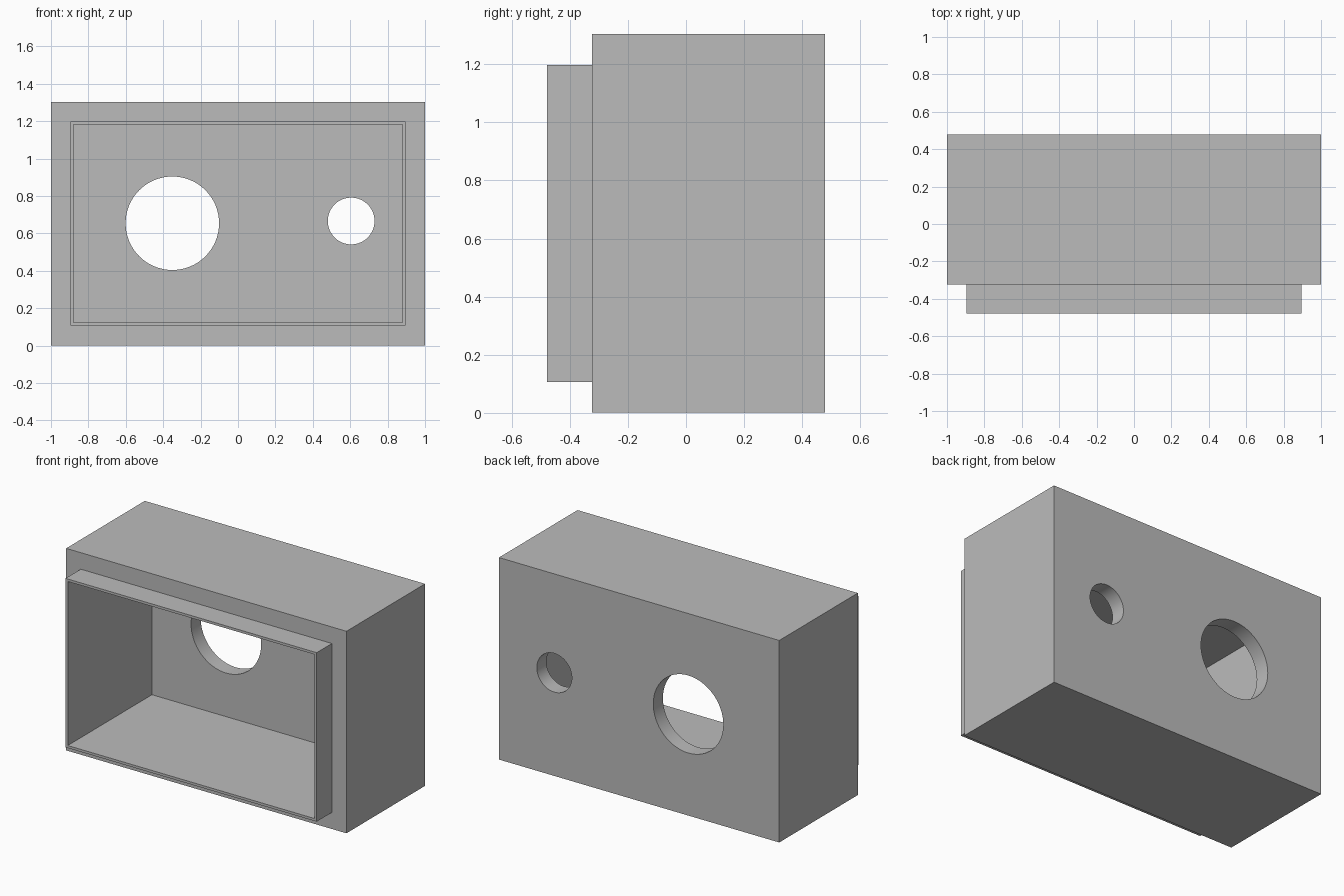
import bpy
import math

cube = bpy.data.objects.get("Cube")
if cube:
    bpy.data.objects.remove(cube, do_unlink=True)

FRONT, SHOULDER, CAVITY_END, BACK = -0.478, -0.323, 0.38, 0.478
HEIGHT, MID = 1.303, 0.652

grey = bpy.data.materials.new("plain grey")
grey.use_nodes = True
colour = (0.5, 0.5, 0.5, 1)
grey.diffuse_color = colour
grey.node_tree.nodes["Principled BSDF"].inputs["Base Color"].default_value = colour


def box(name, width, y0, y1, height):
    """Box centred on x = 0 and on the mid height, spanning y0 to y1."""
    bpy.ops.mesh.primitive_cube_add(size=1, location=(0, (y0 + y1) / 2, MID))
    ob = bpy.context.object
    ob.name = name
    ob.scale = (width, y1 - y0, height)
    bpy.ops.object.transform_apply(location=True, rotation=True, scale=True)
    ob.data.materials.append(grey)
    return ob


def round_cutter(name, x, z, radius):
    bpy.ops.mesh.primitive_cylinder_add(
        vertices=64, radius=radius, depth=0.4,
        location=(x, BACK, z), rotation=(math.pi / 2, 0, 0))
    ob = bpy.context.object
    ob.name = name
    ob.data.materials.append(grey)
    return ob


def combine(target, tool, operation):
    """Apply a boolean and discard the helper."""
    tool.hide_render = True
    mod = target.modifiers.new(tool.name, "BOOLEAN")
    mod.operation = operation
    mod.solver = "EXACT"
    mod.object = tool
    bpy.context.view_layer.objects.active = target
    bpy.ops.object.modifier_apply(modifier=mod.name)
    bpy.data.objects.remove(tool, do_unlink=True)


# Main housing with the narrower lip at the front
housing = box("housing", 2, SHOULDER, BACK, HEIGHT)
combine(housing, box("front_lip", 1.792, FRONT, SHOULDER + 0.1, 1.09), "UNION")

# Open cavity leaving a thin lip and a solid back wall
combine(housing, box("cavity", 1.76, FRONT - 0.2, CAVITY_END, 1.058), "DIFFERENCE")

# Two round openings through the back wall
combine(housing, round_cutter("large_hole", -0.351, 0.654, 0.25), "DIFFERENCE")
combine(housing, round_cutter("small_hole", 0.605, 0.666, 0.125), "DIFFERENCE")

bpy.ops.object.select_all(action="DESELECT")
housing.select_set(True)
bpy.context.view_layer.objects.active = housing
bpy.ops.object.shade_smooth_by_angle(angle=math.radians(30))
